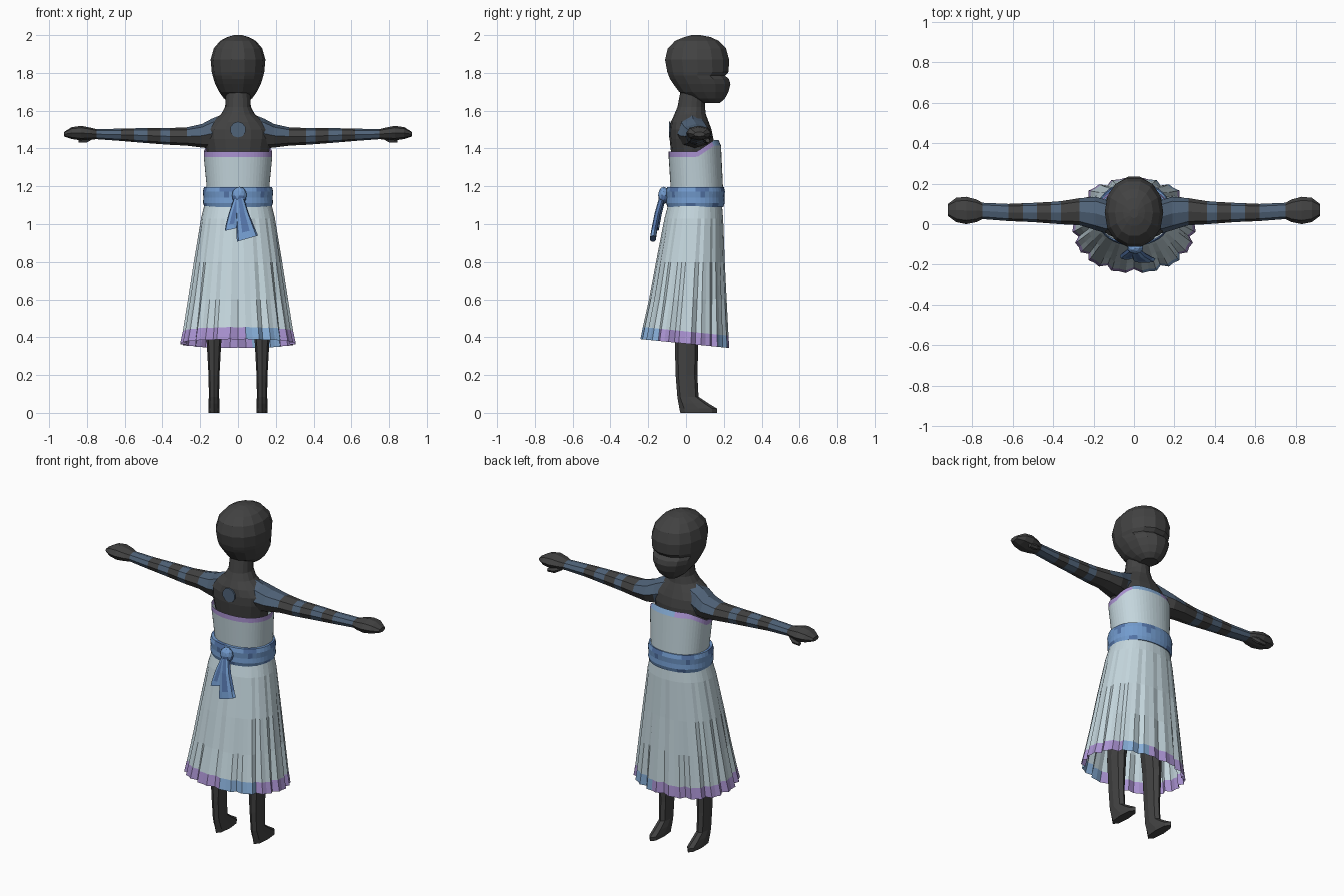
import bpy, bmesh, math
from mathutils import Vector, Matrix

old = bpy.data.objects.get("Cube")
if old:
    bpy.data.objects.remove(old, do_unlink=True)


def material(name, r, g, b):
    m = bpy.data.materials.new(name)
    m.use_nodes = True
    m.diffuse_color = (r, g, b, 1)
    m.node_tree.nodes["Principled BSDF"].inputs["Base Color"].default_value = (r, g, b, 1)
    return m


SKIN = material("charcoal skin", .055, .055, .055)
MARK = material("slate blue markings", .08, .125, .19)
CLOTH = material("pale blue cloth", .55, .67, .72)
LILAC = material("lilac trim", .40, .29, .64)
SKY = material("sky blue trim", .24, .42, .68)
SASH = material("sash blue", .17, .33, .62)
DEEP = material("deep sash blue", .09, .18, .40)


def finish(name, bm, mats, recalc=True):
    if recalc:
        bmesh.ops.recalc_face_normals(bm, faces=bm.faces)
    me = bpy.data.meshes.new(name)
    bm.to_mesh(me)
    bm.free()
    for m in mats:
        me.materials.append(m)
    ob = bpy.data.objects.new(name, me)
    bpy.context.collection.objects.link(ob)
    return ob


def loft(name, rings, mats, rule=None, caps=True):
    """Skin closed rings; rule(centre, row, column) picks the material."""
    bm = bmesh.new()
    rows = [[bm.verts.new(p) for p in ring] for ring in rings]
    n = len(rows[0])
    for r in range(len(rows) - 1):
        for i in range(n):
            j = (i + 1) % n
            f = bm.faces.new((rows[r][i], rows[r][j], rows[r + 1][j], rows[r + 1][i]))
            if rule:
                f.material_index = rule(f.calc_center_median(), r, i)
    if caps:
        bm.faces.new(rows[0])
        bm.faces.new(rows[-1])
    return finish(name, bm, mats, caps)


def oval(n, power=2.0):
    """Unit superellipse points."""
    pts = []
    for i in range(n):
        a = math.tau * i / n
        c, s = math.cos(a), math.sin(a)
        pts.append((math.copysign(abs(c) ** (2 / power), c),
                    math.copysign(abs(s) ** (2 / power), s)))
    return pts


def level(z, back, front, half, n, x=0, power=2.0):
    """Horizontal ring between a back and a front depth."""
    mid, ry = (back + front) / 2, (front - back) / 2
    return [Vector((x + half * u, mid + ry * v, z)) for u, v in oval(n, power)]


# Head with brow ledge and rounded muzzle
head = [(1.64, .08, .18, .045), (1.665, .02, .208, .075), (1.70, -.04, .228, .1),
        (1.74, -.07, .238, .12), (1.767, -.088, .231, .129), (1.785, -.095, .21, .134),
        (1.805, -.103, .229, .139), (1.87, -.115, .232, .145), (1.93, -.1, .215, .128),
        (1.97, -.06, .175, .094), (1.99, -.01, .13, .055), (2.0, .03, .075, .02)]
loft("head", [level(*s, 14, power=2.15) for s in head], [SKIN])

# Neck, shoulders and torso
torso = [(.85, -.06, .12, .13), (1.2, -.055, .14, .13), (1.385, -.08, .145, .165),
         (1.45, -.087, .145, .178), (1.5, -.086, .135, .178), (1.54, -.08, .12, .14),
         (1.58, -.062, .105, .09), (1.62, -.045, .1, .068), (1.7, -.03, .1, .064)]
loft("torso", [level(*s, 16) for s in torso], [SKIN])

# Round painted spot between the shoulder blades
bm = bmesh.new()
bmesh.ops.create_cone(bm, cap_ends=True, segments=10, radius1=.042, radius2=.042, depth=.009,
                      matrix=Matrix.Translation((0, -.0855, 1.5)) @ Matrix.Rotation(math.pi / 2, 4, 'X'))
finish("back_spot", bm, [MARK])

# Arm sections: x, low z, high z, near y, far y
arm = [(.07, 1.42, 1.585, -.04, .1), (.14, 1.4, 1.557, -.045, .12), (.19, 1.405, 1.53, -.03, .135),
       (.27, 1.415, 1.512, -.005, .128), (.37, 1.42, 1.508, 0, .112), (.5, 1.43, 1.508, .01, .105),
       (.62, 1.44, 1.505, .015, .1), (.74, 1.45, 1.5, .03, .1), (.78, 1.447, 1.51, .01, .122),
       (.83, 1.443, 1.52, 0, .135), (.88, 1.45, 1.513, .01, .13), (.92, 1.463, 1.488, .04, .1)]
BANDS = [(.36, .41), (.48, .55), (.62, .75)]


def arm_section(x):
    for a, b in zip(arm, arm[1:]):
        if a[0] <= x <= b[0]:
            t = (x - a[0]) / (b[0] - a[0])
            return [p + (q - p) * t for p, q in zip(a, b)]


def arm_rule(c, r, i):
    x = abs(c.x)
    if .1 < x < .27:
        return int(c.z > 1.46)
    return int(any(lo < x < hi for lo, hi in BANDS))


cuts = sorted({s[0] for s in arm if s[0] not in (.37, .74)} | {v for band in BANDS for v in band})
for side, label in ((1, "left"), (-1, "right")):
    rings = []
    for x in cuts:
        _, lo, hi, near, far = arm_section(x)
        rings.append([Vector((side * x, (near + far) / 2 + (far - near) / 2 * u,
                              (lo + hi) / 2 + (hi - lo) / 2 * v)) for u, v in oval(8, 2.2)])
    loft(label + "_arm", rings, [SKIN, MARK], arm_rule)

    # Thumb tucked below the hand
    thumb = [(.765, .095, 1.462, .012), (.80, .11, 1.447, .017), (.845, .115, 1.441, .012)]
    loft(label + "_thumb", [[Vector((side * x, y + r * u, z + r * v)) for u, v in oval(6)]
                            for x, y, z, r in thumb], [SKIN])

    # Leg and foot in one piece
    leg = [(0, -.03, .163, .028), (.022, -.035, .165, .03), (.05, -.04, .118, .03),
           (.085, -.046, .066, .027), (.2, -.055, .06, .029), (.4, -.06, .066, .04),
           (.9, -.06, .09, .06)]
    loft(label + "_leg", [level(*s, 8, side * (.127 if s[0] < .5 else .08), 2.3) for s in leg], [SKIN])

# Pleated dress: z, back, front, half width, pleat depth
dress = [(.385, -.243, .23, .307, .085), (.45, -.23, .226, .293, .075), (.6, -.197, .216, .266, .055),
         (.8, -.16, .206, .235, .035), (1.03, -.115, .197, .196, .012), (1.1, -.095, .19, .178, 0),
         (1.2, -.082, .195, .166, 0), (1.355, -.092, .185, .181, 0), (1.385, -.092, .172, .181, 0)]
PLEAT = (.25, 0, 1, 0)
rings = []
for row, (z, back, front, half, depth) in enumerate(dress):
    ring = level(z, back, front, half, 56, power=2.2)
    mid = Vector((0, (back + front) / 2, z))
    for i, p in enumerate(ring):
        p.xy = mid.xy + (p.xy - mid.xy) * (1 - depth * PLEAT[i % 4])
        if row < 2:
            p.z -= .02 + .1 * p.y - .001
        elif row > 6:
            p.z += .06 * min(1, max(0, (p.y - .06) / .09))
    rings.append(ring)


def dress_rule(c, r, i):
    a = math.degrees(math.atan2(c.y, c.x))
    if r == 0:
        return 2 if -80 < a < -32 or 38 < a < 72 else 1
    if r == len(dress) - 2:
        return 2 if 45 < a < 105 else 1
    return 0


loft("dress", rings, [CLOTH, LILAC, SKY], dress_rule, caps=False)

# Waist sash with scalloped darker patches
sash = [(1.092, -.01), (1.09, .006), (1.112, .013), (1.14, .011), (1.172, .014), (1.197, .008), (1.197, -.012)]


def sash_rule(c, r, i):
    if r >= 4:
        return int(i % 7 in (0, 1, 2))
    if r == 3:
        return int(i % 7 == 1)
    return int(r <= 1 and i % 9 in (4, 5))


loft("waist_sash", [level(z, -.093 - g, .192 + g, .172 + g, 42, power=2.2) for z, g in sash],
     [SASH, DEEP], sash_rule, caps=False)

# Bow knot
bm = bmesh.new()
bmesh.ops.create_icosphere(bm, subdivisions=2, radius=1,
                           matrix=Matrix.Translation((.007, -.118, 1.152)) @ Matrix.Diagonal((.04, .03, .046, 1)))
for f in bm.faces:
    f.material_index = int(f.calc_center_median().z < 1.145)
finish("sash_knot", bm, [SASH, DEEP])

# Hanging sash tails: x, y, z, half width, tilt of the end
tails = {"short": [(.0, -.12, 1.14, .02, 0), (-.02, -.14, 1.06, .028, 0),
                   (-.033, -.152, 1.0, .032, .005), (-.036, -.157, .972, .034, .008)],
         "long": [(.01, -.125, 1.14, .02, 0), (.022, -.148, 1.06, .034, 0),
                  (.042, -.167, .96, .05, .012), (.05, -.173, .923, .056, .016)]}
for label, path in tails.items():
    rings = [[Vector((x + w * u, y + .016 * v + .006 * math.cos(5 * u), z + tilt * u))
              for u, v in oval(10, 2.5)] for x, y, z, w, tilt in path]
    loft(label + "_sash_tail", rings, [DEEP, SASH], lambda c, r, i: int(r == 2 or i in (6, 8)))
